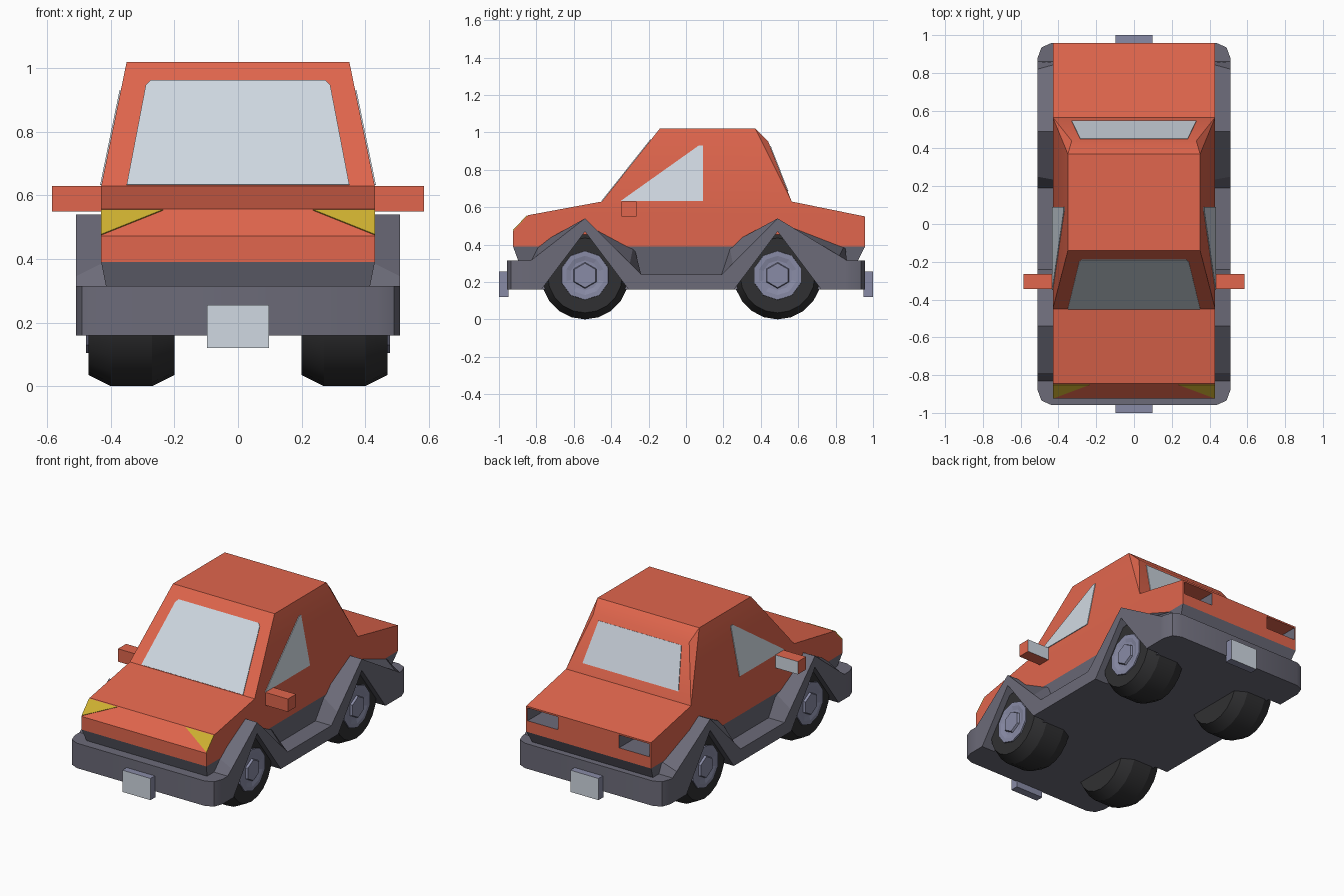
import bpy, bmesh, math
from mathutils import Vector

if "Cube" in bpy.data.objects:
    bpy.data.objects.remove(bpy.data.objects["Cube"])


def material(name, rgb):
    m = bpy.data.materials.new(name)
    m.diffuse_color = (*rgb, 1)
    m.use_nodes = True
    m.node_tree.nodes["Principled BSDF"].inputs["Base Color"].default_value = m.diffuse_color
    return m


ORANGE = material("orange paint", (0.75, 0.133, 0.074))
GREY = material("grey trim", (0.15, 0.147, 0.19))
GLASS = material("pale glass", (0.63, 0.69, 0.76))
HUB = material("blue grey metal", (0.25, 0.26, 0.38))
YELLOW = material("yellow lamp", (0.62, 0.44, 0.03))
RUBBER = material("black rubber", (0.03, 0.03, 0.032))


def build(name, verts, faces, mats, rule=None, smooth=None):
    """Mesh object from points and faces; rule picks the material of a face."""
    bm = bmesh.new()
    vs = [bm.verts.new(v) for v in verts]
    for f in faces:
        bm.faces.new([vs[i] for i in f])
    bmesh.ops.recalc_face_normals(bm, faces=bm.faces)
    bm.normal_update()
    if rule:
        for f in bm.faces:
            f.material_index = rule(f)
    me = bpy.data.meshes.new(name)
    bm.to_mesh(me)
    bm.free()
    for m in mats:
        me.materials.append(m)
    ob = bpy.data.objects.new(name, me)
    bpy.context.collection.objects.link(ob)
    if smooth:
        activate(ob)
        bpy.ops.object.shade_smooth_by_angle(angle=math.radians(smooth))
    return ob


def activate(ob):
    bpy.ops.object.select_all(action='DESELECT')
    ob.select_set(True)
    bpy.context.view_layer.objects.active = ob


def loft(name, rings, mats, rule=None, smooth=None):
    """Skin between rings with equal point counts, capped at both ends."""
    n = len(rings[0])
    verts = [p for r in rings for p in r]
    faces = [list(range(n)), [(len(rings) - 1) * n + i for i in range(n)]]
    for k in range(len(rings) - 1):
        for i in range(n):
            j = (i + 1) % n
            faces.append([k * n + i, k * n + j, (k + 1) * n + j, (k + 1) * n + i])
    return build(name, verts, faces, mats, rule, smooth)


def rect(hw, y0, y1, z):
    return [(-hw, y0, z), (hw, y0, z), (hw, y1, z), (-hw, y1, z)]


def box(name, x, y, z, mats, rule=None):
    return loft(name, [[(x[0], y[0], h), (x[1], y[0], h), (x[1], y[1], h), (x[0], y[1], h)]
                       for h in z], mats, rule)


def plate(name, pts, mat):
    """Thin plate lying on a painted surface."""
    p = [Vector(q) for q in pts]
    n = (p[1] - p[0]).cross(p[-1] - p[0]).normalized() * 0.004
    return loft(name, [[q - n for q in p], [q + n for q in p]], [mat])


def lathe(name, x_sign, y, z, profile, seg, mat, smooth=None):
    rings = [[(x_sign * x, y + r * math.cos(a), z + r * math.sin(a))
              for a in (2 * math.pi * i / seg + math.pi / 2 for i in range(seg))]
             for x, r in profile]
    return loft(name, rings, [mat], smooth=smooth)


# painted body: side outline as (y, z, half width)
rows = [(-.925, .39, .43), (-.925, .472, .43), (-.845, .557, .43), (-.45, .63, .43),
        (-.14, 1.02, .35), (.37, 1.02, .35), (.44, .95, .33), (.565, .63, .43),
        (.958, .55, .43), (.958, .39, .43)]
n = len(rows)
verts = [(s * w, y, z) for s in (1, -1) for y, z, w in rows]
faces = [[i, (i + 1) % n, (i + 1) % n + n, i + n] for i in range(n)]
for poly in ([0, 1, 2, 3, 7, 8, 9], [3, 4, 5, 7], [5, 6, 7]):
    faces += [poly, [i + n for i in poly]]
body = build("body", verts, faces, [ORANGE, GREY])

# hollow tail lamps cut into the rear of the body
for s in (1, -1):
    cut = box("lamp_cutter", sorted((s * .21, s * .42)), (.80, 1.0), (.46, .54), [ORANGE])
    cut.hide_render = True
    mod = body.modifiers.new("lamp", 'BOOLEAN')
    mod.operation, mod.object, mod.solver = 'DIFFERENCE', cut, 'EXACT'
    activate(body)
    bpy.ops.object.modifier_apply(modifier=mod.name)
    bpy.data.objects.remove(cut)
for f in body.data.polygons:
    c = f.center
    f.material_index = int(.75 < c.y < .95 and abs(c.x) < .425 and .45 < c.z < .535)
activate(body)
bpy.ops.object.shade_smooth_by_angle(angle=math.radians(35))

# windows
shield = lambda z: -.45 + (z - .63) / .39 * .31
back = lambda z: .565 - (z - .63) / .32 * .125
plate("windshield", [(x, shield(z), z) for x, z in
      ((-.35, .632), (.35, .632), (.29, .945), (.275, .96), (-.275, .96), (-.29, .945))], GLASS)
plate("rear_window", [(x, back(z), z) for x, z in
      ((-.33, .685), (.33, .685), (.285, .925), (-.285, .925))], GLASS)
for s in (1, -1):
    plate("side_window", [(s * (.43 - (z - .63) / .39 * .08), y, z) for y, z in
          ((-.35, .632), (.09, .632), (.09, .93), (.07, .93))], GLASS)
    # headlamps on the sloped nose
    plate("headlamp", [(s * x, -.925 + (z - .472) / .085 * .08, z) for x, z in
          ((.43, .475), (.43, .553), (.235, .553))], YELLOW)
    # door mirrors with glass facing back
    box("door_mirror", sorted((s * .40, s * .585)), (-.345, -.265), (.55, .63),
        [ORANGE, GLASS], lambda f: int(f.normal.y > .9))

# undercut sill and floor
loft("sill", [rect(.42, -.87, .88, .16), rect(.40, -.87, .88, .24),
              rect(.43, -.925, .958, .39)], [GREY])

# bumpers with softened corners and number plates
for s, tag, inner in ((-1, "front", .82), (1, "rear", .85)):
    half = [(.51, inner), (.51, .88), (.49, .935), (.44, .957)]
    outline = half + [(-x, y) for x, y in reversed(half)]
    loft(tag + "_bumper", [[(x, s * y, z) for x, y in outline] for z in (.16, .315)],
         [GREY], smooth=40)
    box(tag + "_plate", (-.097, .097), sorted((s * .95, s * 1.0)), (.12, .255),
        [HUB, GLASS], lambda f: int(f.normal.y * s > .9))

# side rails with peaked wheel arches
front, rear = -.54, .49
outer_top = [(-.83, .315), (-.79, .345), (front, .54), (-.30, .30), (-.24, .24),
             (.19, .24), (.25, .30), (rear, .54), (.82, .34), (.86, .315)]
inner_top = [(-.83, .315), (-.79, .40), (front, .54), (-.28, .40), (-.24, .24),
             (.19, .24), (.23, .40), (rear, .54), (.85, .40), (.86, .315)]
under = [(.86, .16), (rear + .233, .16), (rear, .47), (rear - .233, .16),
         (front + .233, .16), (front, .47), (front - .233, .16), (-.83, .16)]
for s in (1, -1):
    loft("side_rail", [[(s * .40, y, z) for y, z in inner_top + under],
                       [(s * .51, y, z) for y, z in outer_top + under]], [GREY])

# wheels
for s in (1, -1):
    for y in (front, rear):
        lathe("tyre", s, y, .235, [(.20, .20), (.27, .235), (.40, .235), (.47, .20)],
              20, RUBBER, 25)
        lathe("rim", s, y, .235, [(.44, .135), (.478, .13), (.478, .105), (.472, .08)], 10, HUB)
        lathe("hub_cap", s, y, .235, [(.46, .075), (.485, .065)], 6, HUB)
